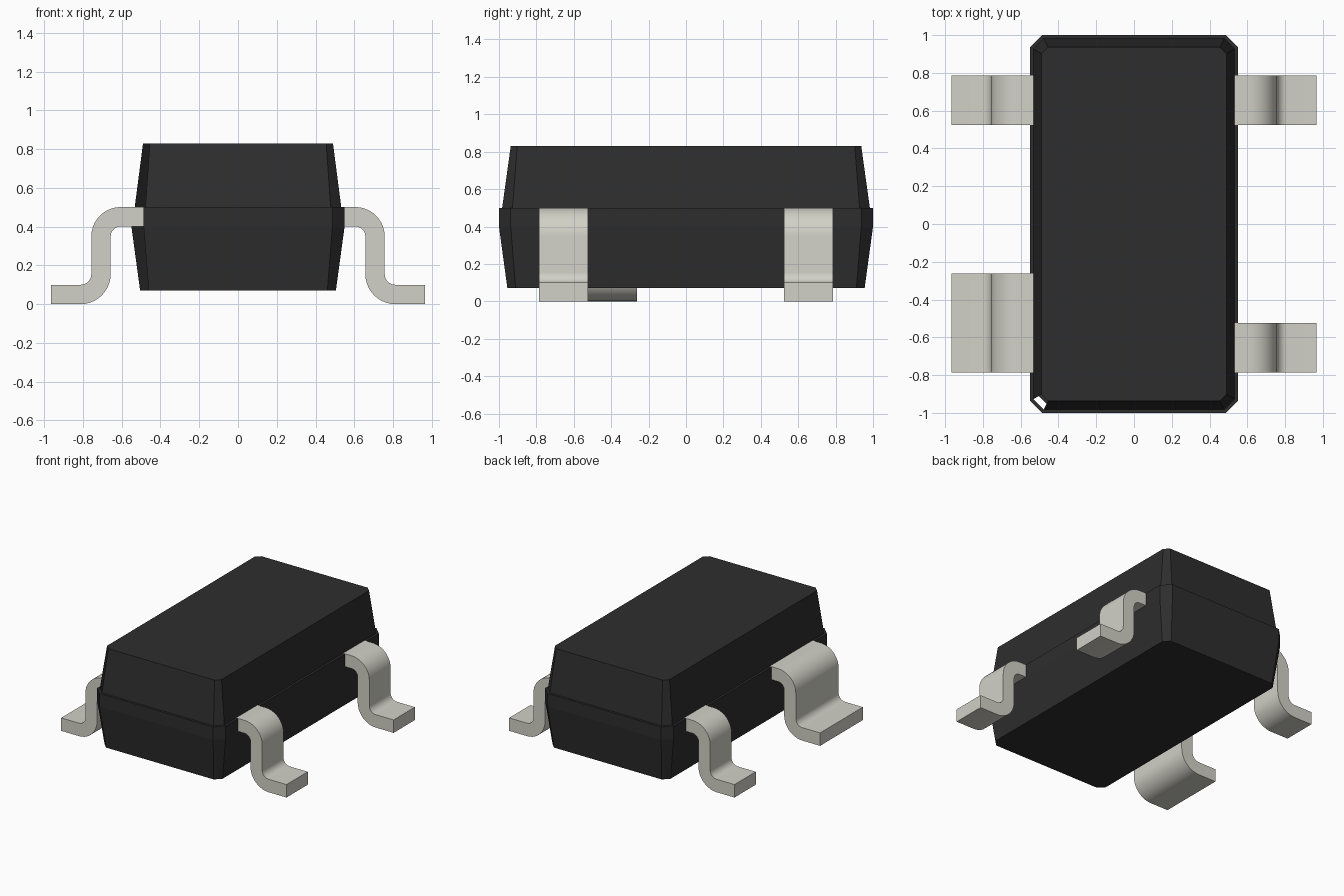
import bpy, bmesh, math

cube = bpy.data.objects.get("Cube")
if cube:
    bpy.data.objects.remove(cube, do_unlink=True)


def material(name, rgb, rough):
    m = bpy.data.materials.new(name)
    m.use_nodes = True
    m.diffuse_color = (*rgb, 1)
    bsdf = m.node_tree.nodes["Principled BSDF"]
    bsdf.inputs["Base Color"].default_value = (*rgb, 1)
    bsdf.inputs["Roughness"].default_value = rough
    return m


BLACK = material("black plastic", (0.027, 0.027, 0.027), 0.6)
METAL = material("grey metal", (0.645, 0.638, 0.571), 0.5)


def finish(bm, name, mat):
    mesh = bpy.data.meshes.new(name)
    bm.to_mesh(mesh)
    bm.free()
    mesh.materials.append(mat)
    ob = bpy.data.objects.new(name, mesh)
    bpy.context.collection.objects.link(ob)
    return ob


# Moulded body: stacked chamfered rectangles (z, half x, half y, chamfer)
LEVELS = [(0.07, 0.505, 0.955, 0.044),
          (0.40, 0.55, 1.0, 0.063),
          (0.50, 0.55, 1.0, 0.063),
          (0.50, 0.533, 0.983, 0.055),
          (0.83, 0.49, 0.937, 0.035)]


def ring(bm, z, hx, hy, c):
    pts = [(hx - c, -hy), (hx, c - hy), (hx, hy - c), (hx - c, hy),
           (c - hx, hy), (-hx, hy - c), (-hx, c - hy), (c - hx, -hy)]
    return [bm.verts.new((x, y, z)) for x, y in pts]


bm = bmesh.new()
rings = [ring(bm, *lv) for lv in LEVELS]
bm.faces.new(rings[0][::-1])
bm.faces.new(rings[-1])
for level, (lo, hi) in enumerate(zip(rings, rings[1:])):
    for i in range(8):
        # one corner chamfer is open, leaving only the step at mid height
        if i == 6 and level != 2:
            continue
        j = (i + 1) % 8
        bm.faces.new((lo[i], lo[j], hi[j], hi[i]))
finish(bm, "body", BLACK)


# Gull-wing leads: an S profile extruded along y
def arc(cx, cz, r, a0, a1, n=10):
    return [(cx + r * math.cos(math.radians(a0 + (a1 - a0) * k / n)),
             cz + r * math.sin(math.radians(a0 + (a1 - a0) * k / n)))
            for k in range(n + 1)]


PROFILE = ([(0.45, 0.501)] + arc(0.605, 0.349, 0.152, 90, 0)
           + arc(0.812, 0.155, 0.055, 180, 270)
           + [(0.965, 0.10), (0.965, 0.0)]
           + arc(0.812, 0.155, 0.155, 270, 180)
           + arc(0.605, 0.349, 0.052, 0, 90) + [(0.45, 0.401)])


def lead(name, side, y0, y1):
    bm = bmesh.new()
    a = [bm.verts.new((side * x, y0, z)) for x, z in PROFILE]
    b = [bm.verts.new((side * x, y1, z)) for x, z in PROFILE]
    n = len(a)
    bm.faces.new(a)
    bm.faces.new(b[::-1])
    for i in range(n):
        j = (i + 1) % n
        bm.faces.new((a[j], a[i], b[i], b[j]))
    bmesh.ops.recalc_face_normals(bm, faces=bm.faces[:])
    ob = finish(bm, name, METAL)
    bpy.ops.object.select_all(action='DESELECT')
    ob.select_set(True)
    bpy.context.view_layer.objects.active = ob
    bpy.ops.object.shade_smooth_by_angle(angle=math.radians(30))


lead("left_front_lead", 1, -0.785, -0.525)
lead("left_back_lead", 1, 0.525, 0.785)
lead("right_back_lead", -1, 0.525, 0.785)
lead("right_front_wide_lead", -1, -0.785, -0.262)
